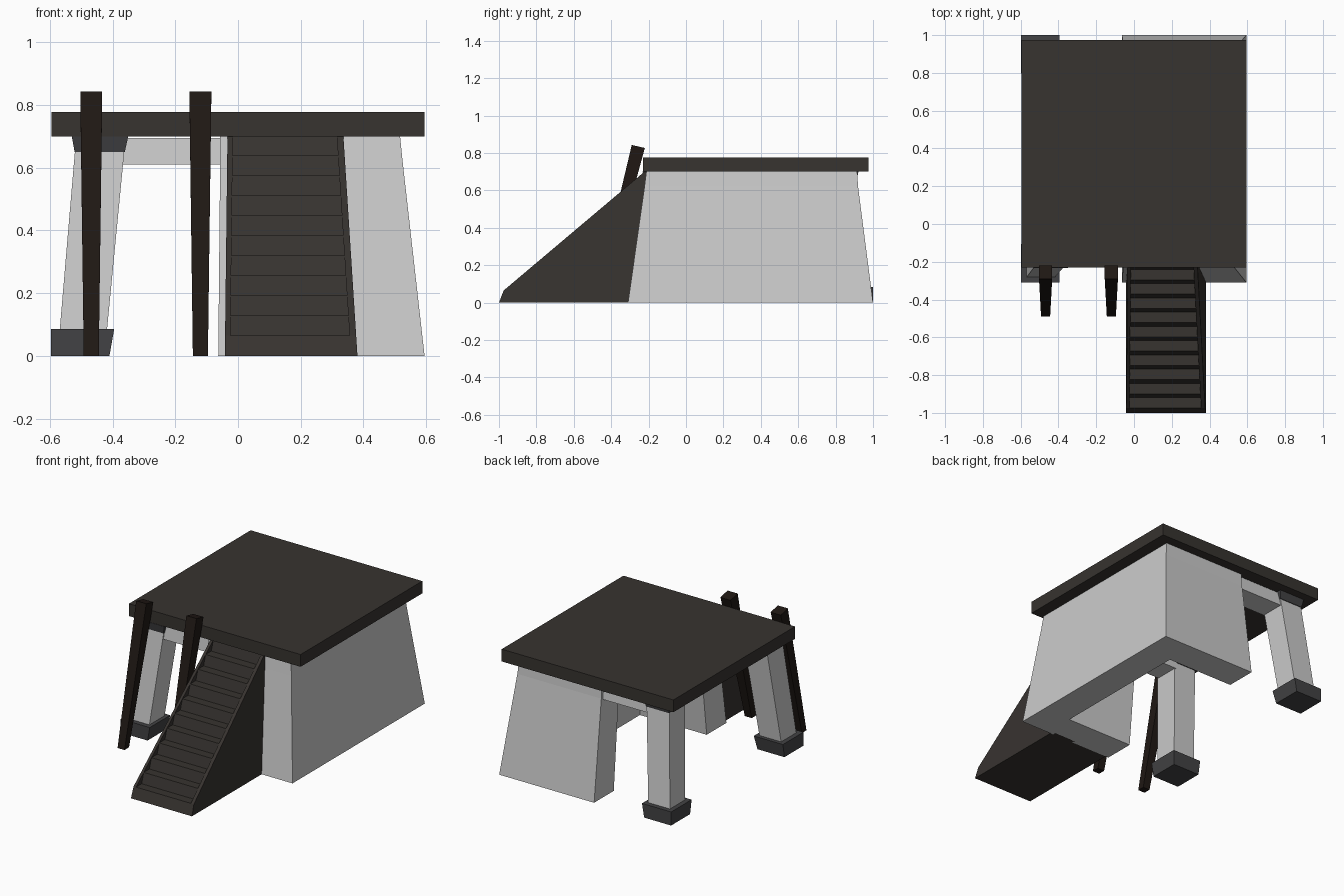
import bpy, bmesh

if "Cube" in bpy.data.objects:
    bpy.data.objects.remove(bpy.data.objects["Cube"])

MID_Y = 0.345  # centre line of the building front to back


def material(name, rgb):
    m = bpy.data.materials.new(name)
    m.diffuse_color = (*rgb, 1)
    m.use_nodes = True
    m.node_tree.nodes["Principled BSDF"].inputs["Base Color"].default_value = m.diffuse_color
    return m


plank = material("dark_plank", (0.038, 0.033, 0.029))
timber = material("dark_timber", (0.014, 0.009, 0.007))
stone = material("dark_stone", (0.055, 0.055, 0.058))


def loft(name, rings, mat=None):
    """Closed solid through rings of matching 3D points."""
    bm = bmesh.new()
    vs = [[bm.verts.new(p) for p in r] for r in rings]
    n = len(rings[0])
    for a, b in zip(vs, vs[1:]):
        for i in range(n):
            j = (i + 1) % n
            bm.faces.new((a[i], a[j], b[j], b[i]))
    bm.faces.new(vs[0][::-1])
    bm.faces.new(vs[-1])
    bmesh.ops.recalc_face_normals(bm, faces=bm.faces)
    me = bpy.data.meshes.new(name)
    bm.to_mesh(me)
    bm.free()
    ob = bpy.data.objects.new(name, me)
    bpy.context.collection.objects.link(ob)
    if mat:
        me.materials.append(mat)
    return ob


def rect(x0, x1, y0, y1, z, flip=False):
    if flip:
        y0, y1 = 2 * MID_Y - y1, 2 * MID_Y - y0
    return [(x0, y0, z), (x1, y0, z), (x1, y1, z), (x0, y1, z)]


# Roof slab
loft("roof_slab", [rect(-0.595, 0.595, -0.23, 0.975, z) for z in (0.70, 0.777)], plank)


# C-shaped wall, leaning inwards
def wall_ring(z, right, front, back, thick, end):
    inner = right - thick
    return [(end, front, z), (right, front, z), (right, back, z), (end, back, z),
            (end, back - thick, z), (inner, back - thick, z),
            (inner, front + thick, z), (end, front + thick, z)]


loft("wall", [wall_ring(0, 0.595, -0.31, 1.0, 0.195, -0.063),
              wall_ring(0.62, 0.525, -0.222, 0.92, 0.175, -0.057),
              wall_ring(0.70, 0.517, -0.212, 0.915, 0.17, -0.057)])

# Left pillars with foot and cap, and the lintel to the wall
for side, flip in (("front", False), ("back", True)):
    loft(side + "_pillar", [rect(-0.573, -0.423, -0.287, -0.137, 0.03, flip),
                            rect(-0.516, -0.358, -0.212, -0.055, 0.70, flip)])
    loft(side + "_pillar_foot", [rect(-0.597, -0.41, -0.31, -0.122, 0, flip),
                                 rect(-0.597, -0.395, -0.31, -0.107, 0.085, flip)], stone)
    loft(side + "_pillar_cap", [rect(-0.521, -0.361, -0.222, -0.055, 0.65, flip),
                                rect(-0.53, -0.35, -0.232, -0.045, 0.70, flip)], stone)
    loft(side + "_lintel", [rect(-0.375, -0.05, -0.215, -0.06, 0.61, flip),
                            rect(-0.375, -0.05, -0.206, -0.05, 0.695, flip)])

# Leaning tapered poles
for i, x in enumerate((-0.468, -0.12)):
    loft(f"leaning_pole_{i + 1}",
         [[(x - 0.024, -0.49, 0), (x + 0.024, -0.49, 0),
           (x + 0.024, -0.445, 0), (x - 0.024, -0.445, 0)],
          [(x - 0.035, -0.29, 0.843), (x + 0.035, -0.29, 0.843),
           (x + 0.035, -0.22, 0.827), (x - 0.035, -0.22, 0.827)]], timber)


# Staircase, narrowing with height
def left_x(z):
    return -0.042 + 0.012 * z


def right_x(z):
    return 0.381 - 0.064 * z


def stair_solid(name, profile, lo, hi):
    loft(name, [[(f(z), y, z) for y, z in profile] for f in (lo, hi)], plank)


STEPS = 10
run, rise = 0.755 / STEPS, 0.637 / STEPS
side = [(-1, 0), (-0.975, 0.065), (-0.22, 0.702), (-0.20, 0.69), (-0.29, 0)]
stair_solid("left_stringer", side, left_x, lambda z: left_x(z) + 0.017)
stair_solid("right_stringer", side, lambda z: right_x(z) - 0.021, right_x)

steps = [(-1, 0), (-0.975, 0.065)]
for i in range(STEPS):
    y, z = -0.975 + i * run, 0.065 + i * rise
    steps += [(y + run * 0.74, z), (y + run, z + rise)]
steps += [(-0.20, 0.69), (-0.29, 0)]
stair_solid("steps", steps, lambda z: left_x(z) + 0.016, lambda z: right_x(z) - 0.02)
